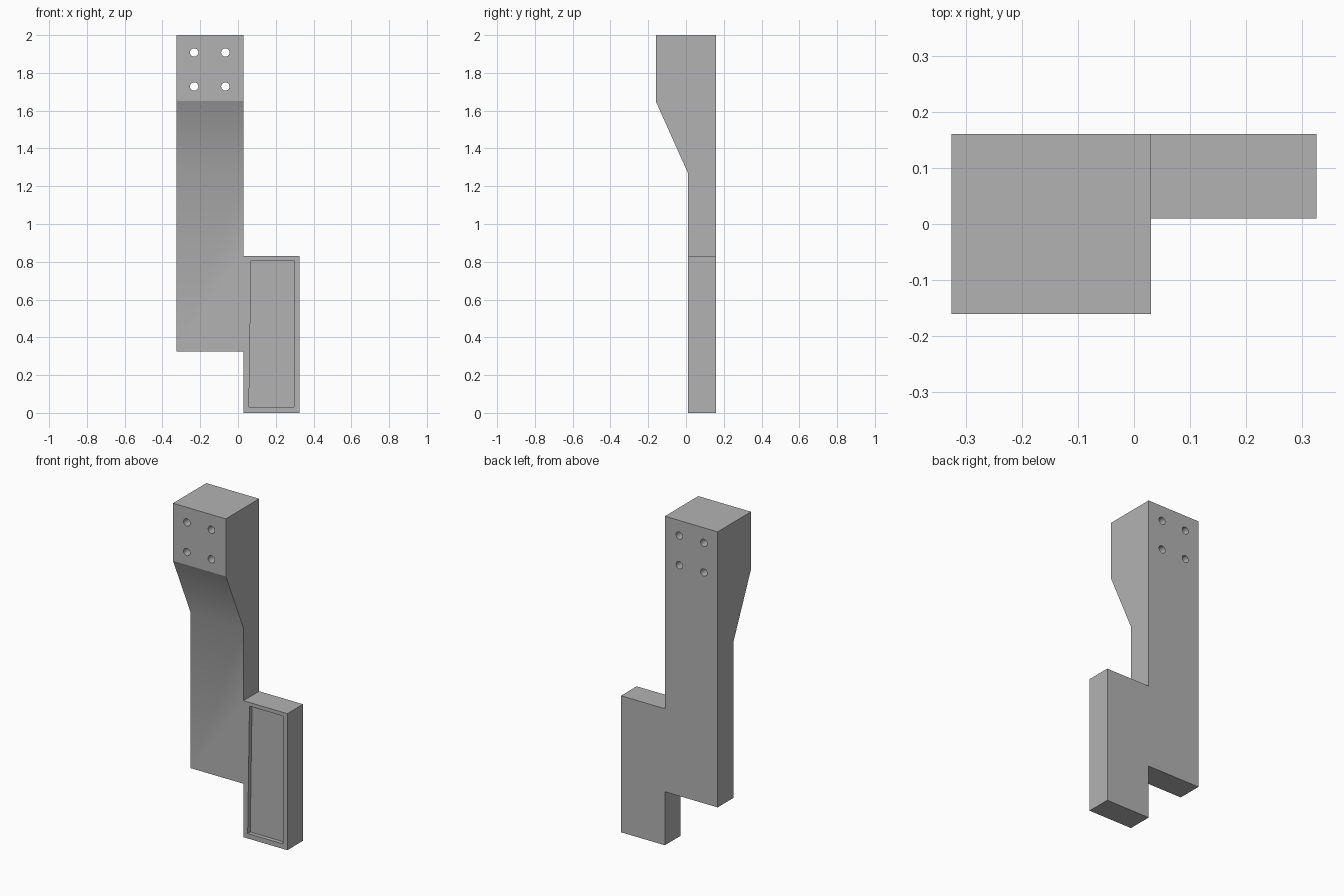
import bpy
import bmesh
import math
from mathutils import Vector, Matrix

cube = bpy.data.objects.get("Cube")
if cube:
    bpy.data.objects.remove(cube, do_unlink=True)

LEFT, STEP, RIGHT = -0.325, 0.03, 0.325
FRONT, FACE, BACK = -0.16, 0.01, 0.16
HEAD_BASE, SLOPE_END = 1.65, 1.27

grey = bpy.data.materials.new("plain grey")
grey.use_nodes = True
colour = (0.45, 0.45, 0.45, 1)
grey.diffuse_color = colour
grey.node_tree.nodes["Principled BSDF"].inputs["Base Color"].default_value = colour


def prism(name, outline, direction):
    """Extrude a closed outline along a direction into a solid."""
    bm = bmesh.new()
    face = bm.faces.new([bm.verts.new(p) for p in outline])
    moved = bmesh.ops.extrude_face_region(bm, geom=[face])["geom"]
    bmesh.ops.translate(bm, vec=Vector(direction),
                        verts=[v for v in moved if isinstance(v, bmesh.types.BMVert)])
    bmesh.ops.recalc_face_normals(bm, faces=bm.faces)
    return finish(name, bm)


def finish(name, bm):
    mesh = bpy.data.meshes.new(name)
    bm.to_mesh(mesh)
    bm.free()
    mesh.materials.append(grey)
    obj = bpy.data.objects.new(name, mesh)
    bpy.context.collection.objects.link(obj)
    return obj


def combine(target, tool, operation):
    """Apply a boolean and discard the tool."""
    tool.hide_render = True
    mod = target.modifiers.new(operation, "BOOLEAN")
    mod.operation, mod.object, mod.solver = operation, tool, "EXACT"
    bpy.context.view_layer.objects.active = target
    bpy.ops.object.modifier_apply(modifier=mod.name)
    bpy.data.objects.remove(tool, do_unlink=True)


# Arm: side profile with a thick head sloping back to a thin plate
profile = [(BACK, 0.325), (FACE, 0.325), (FACE, SLOPE_END),
           (FRONT, HEAD_BASE), (FRONT, 2.0), (BACK, 2.0)]
bracket = prism("bracket_arm", [(LEFT, y, z) for y, z in profile], (STEP - LEFT, 0, 0))

# Offset side panel fused to the arm
panel = prism("side_panel", [(STEP, FACE, 0), (RIGHT, FACE, 0),
                             (RIGHT, FACE, 0.83), (STEP, FACE, 0.83)],
              (0, BACK - FACE, 0))
combine(bracket, panel, "UNION")

# Shallow recess with a slightly tapered inner side
recess = [(0.058, 0.03), (0.297, 0.03), (0.297, 0.807), (0.07, 0.807)]
pocket = prism("recess_cutter", [(x, FACE - 0.05, z) for x, z in recess], (0, 0.075, 0))
combine(bracket, pocket, "DIFFERENCE")

# Four bolt holes right through the head
bm = bmesh.new()
for x in (-0.232, -0.067):
    for z in (1.908, 1.728):
        bmesh.ops.create_cone(bm, cap_ends=True, segments=32, radius1=0.022,
                              radius2=0.022, depth=1,
                              matrix=Matrix.Translation((x, 0, z))
                              @ Matrix.Rotation(math.pi / 2, 4, "X"))
combine(bracket, finish("bolt_hole_cutter", bm), "DIFFERENCE")

# Soft bend below the slope, crisp edge under the head
bpy.ops.object.select_all(action="DESELECT")
bracket.select_set(True)
bpy.context.view_layer.objects.active = bracket
bpy.ops.object.shade_smooth_by_angle(angle=math.radians(30))
verts = bracket.data.vertices
for edge in bracket.data.edges:
    if all(abs(verts[i].co.z - HEAD_BASE) < 0.001 for i in edge.vertices):
        edge.use_edge_sharp = True
